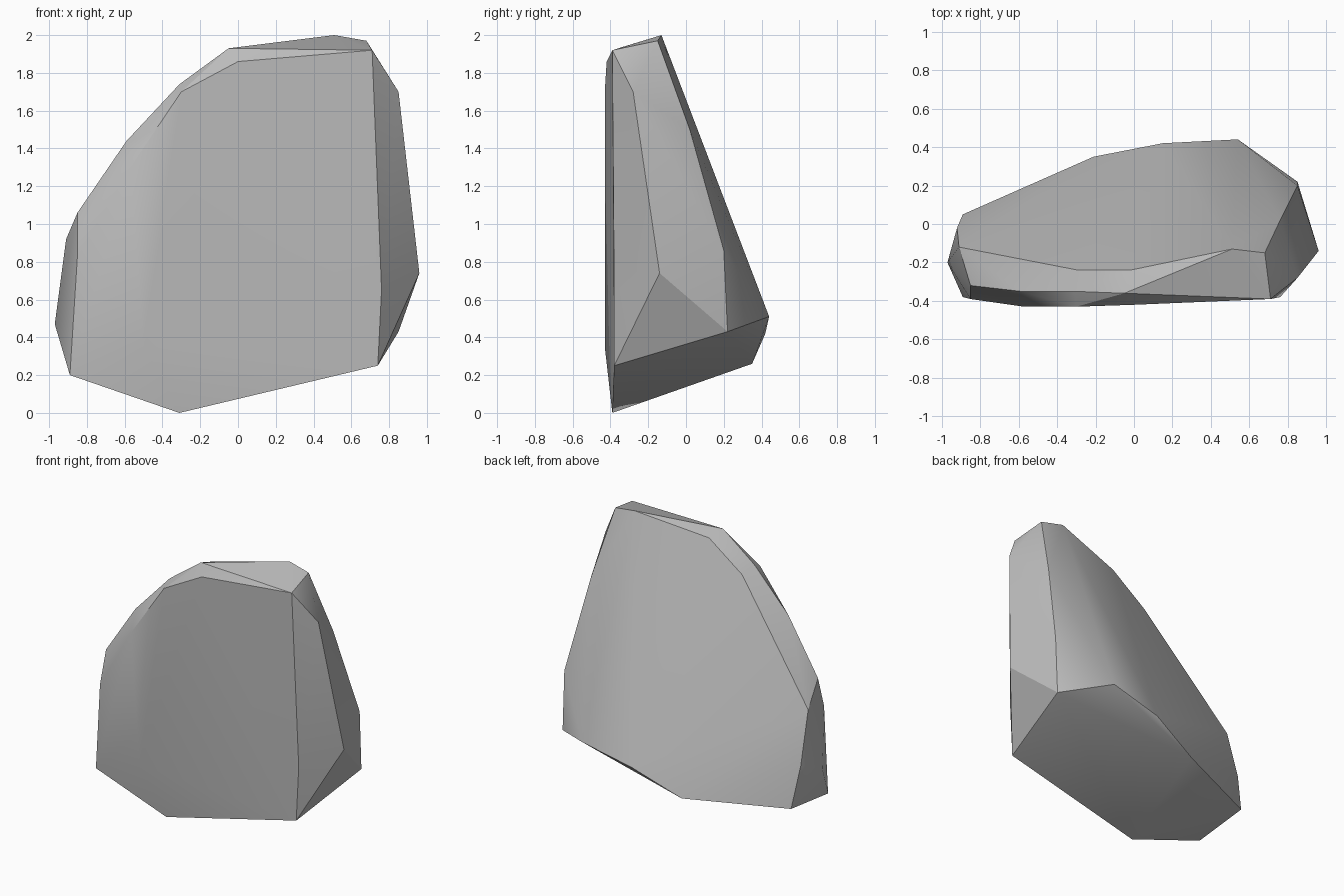
import bpy
import bmesh
import math

default_cube = bpy.data.objects.get("Cube")
if default_cube:
    bpy.data.objects.remove(default_cube, do_unlink=True)


def make_material(name, colour, roughness):
    material = bpy.data.materials.new(name)
    material.use_nodes = True
    material.diffuse_color = colour
    shader = material.node_tree.nodes["Principled BSDF"]
    shader.inputs["Base Color"].default_value = colour
    shader.inputs["Roughness"].default_value = roughness
    return material


def hull_object(name, corner_groups, material, sharp_angle):
    """Wrap all corner groups in one faceted stone surface."""
    mesh = bpy.data.meshes.new(name)
    bm = bmesh.new()
    for group in corner_groups:
        for corner in group:
            bm.verts.new(corner)
    result = bmesh.ops.convex_hull(bm, input=list(bm.verts))
    spare = set(result["geom_interior"]) | set(result["geom_unused"])
    spare_verts = [item for item in spare if isinstance(item, bmesh.types.BMVert)]
    bmesh.ops.delete(bm, geom=spare_verts, context="VERTS")
    bmesh.ops.recalc_face_normals(bm, faces=list(bm.faces))
    bm.to_mesh(mesh)
    bm.free()
    mesh.materials.append(material)
    stone = bpy.data.objects.new(name, mesh)
    bpy.context.collection.objects.link(stone)
    bpy.ops.object.select_all(action="DESELECT")
    stone.select_set(True)
    bpy.context.view_layer.objects.active = stone
    bpy.ops.object.shade_smooth_by_angle(angle=sharp_angle)
    return stone


# Broad, nearly flat front slab
front_face = [
    (0, -.42, 1.86), (-.3, -.43, 1.7), (-.57, -.43, 1.3), (-.85, -.39, .83),
    (-.89, -.38, .2), (-.5, -.43, .35), (-.31, -.39, 0),
    (.74, -.38, .25), (.76, -.38, .65), (.71, -.39, 1.92),
]

# Rounded shoulder running down from the crown
shoulder = [
    (-.05, -.36, 1.93), (-.31, -.35, 1.74), (-.59, -.35, 1.44),
    (-.85, -.32, 1.06), (-.91, -.12, .92), (-.97, -.2, .47),
]

# Narrow crown and the ridge behind it
crown = [
    (.51, -.13, 2), (.68, -.15, 1.97), (-.02, -.24, 1.9), (-.29, -.24, 1.7),
]

# Angled flank with its outer point
flank = [
    (.85, -.28, 1.7), (.96, -.14, .74), (.76, .02, 1.5),
    (.85, .2, .86), (.85, .22, .43),
]

# Back foot, following the slanted underside
back_foot = [
    (.54, .44, .51), (.15, .42, .42), (-.21, .35, .26),
    (-.89, .05, .25), (-.92, -.02, .55),
]

stone_grey = make_material("stone grey", (.5, .5, .5, 1), .9)
hull_object(
    "boulder",
    [front_face, shoulder, crown, flank, back_foot],
    stone_grey,
    math.radians(30),
)
